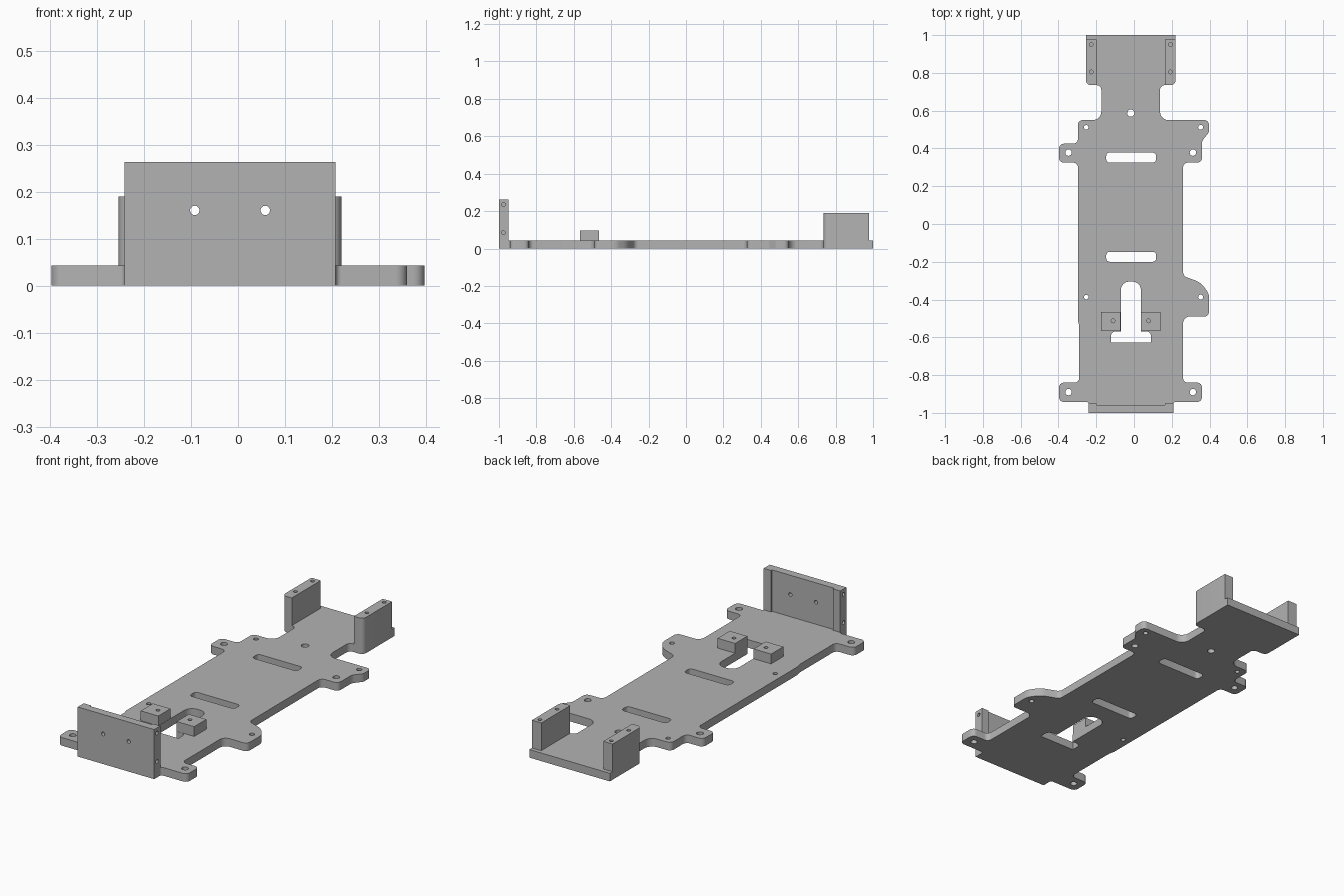
import bpy, bmesh, math
from mathutils import Vector, Matrix

cube = bpy.data.objects.get("Cube")
if cube:
    bpy.data.objects.remove(cube, do_unlink=True)

grey = bpy.data.materials.new("plain_grey")
grey.use_nodes = True
colour = (0.45, 0.45, 0.45, 1)
grey.diffuse_color = colour
grey.node_tree.nodes["Principled BSDF"].inputs["Base Color"].default_value = colour

T = 0.043   # base plate thickness
MID = -0.017  # centre line of the plate


def rounded(corners, steps=6):
    """Polygon from (x, y, radius) corners with each corner rounded off."""
    out = []
    for i, (x, y, r) in enumerate(corners):
        p = Vector((x, y))
        if r == 0:
            out.append(p)
            continue
        a = Vector(corners[i - 1][:2]) - p
        b = Vector(corners[(i + 1) % len(corners)][:2]) - p
        half = a.angle(b) / 2
        d = min(r / math.tan(half), a.length * 0.49, b.length * 0.49)
        r = d * math.tan(half)
        a.normalize()
        b.normalize()
        c = p + (a + b).normalized() * (r / math.sin(half))
        s, e = p + a * d - c, p + b * d - c
        turn = math.atan2(s.x * e.y - s.y * e.x, s.dot(e))
        for k in range(steps + 1):
            out.append(c + Matrix.Rotation(turn * k / steps, 2) @ s)
    return out


def circle(x, y, r, n=20):
    return [Vector((x + r * math.cos(k * math.tau / n), y + r * math.sin(k * math.tau / n)))
            for k in range(n)]


def box(x0, x1, y0, y1, r=0):
    return rounded([(x0, y0, r), (x1, y0, r), (x1, y1, r), (x0, y1, r)])


def slab(name, z0, z1, outline, holes=()):
    """Extrude a flat outline with through holes between two heights."""
    cu = bpy.data.curves.new(name, "CURVE")
    cu.dimensions = "2D"
    cu.fill_mode = "BOTH"
    cu.extrude = (z1 - z0) / 2
    for loop in [outline, *holes]:
        sp = cu.splines.new("POLY")
        sp.points.add(len(loop) - 1)
        sp.use_cyclic_u = True
        for pt, v in zip(sp.points, loop):
            pt.co = (v.x, v.y, 0, 1)
    ob = bpy.data.objects.new(name, cu)
    bpy.context.collection.objects.link(ob)
    select(ob)
    bpy.ops.object.convert(target="MESH")
    ob = bpy.context.object
    ob.name = name
    bm = bmesh.new()
    bm.from_mesh(ob.data)
    bmesh.ops.translate(bm, vec=(0, 0, (z0 + z1) / 2), verts=bm.verts)
    bmesh.ops.remove_doubles(bm, verts=bm.verts, dist=1e-5)
    bmesh.ops.recalc_face_normals(bm, faces=bm.faces)
    bm.to_mesh(ob.data)
    bm.free()
    ob.data.materials.clear()
    ob.data.materials.append(grey)
    return ob


def select(ob):
    bpy.ops.object.select_all(action="DESELECT")
    ob.select_set(True)
    bpy.context.view_layer.objects.active = ob


def bore(ob, at, axis, depth, r=0.01):
    """Cut a round hole centred on a point along an axis."""
    bm = bmesh.new()
    turn = Vector((0, 0, 1)).rotation_difference(Vector(axis)).to_matrix().to_4x4()
    bmesh.ops.create_cone(bm, cap_ends=True, segments=20, radius1=r, radius2=r,
                          depth=depth, matrix=Matrix.Translation(at) @ turn)
    me = bpy.data.meshes.new("drill")
    bm.to_mesh(me)
    bm.free()
    me.materials.append(grey)
    drill = bpy.data.objects.new("drill", me)
    drill.hide_render = True
    bpy.context.collection.objects.link(drill)
    mod = ob.modifiers.new("bore", "BOOLEAN")
    mod.object = drill
    mod.operation = "DIFFERENCE"
    mod.solver = "EXACT"
    select(ob)
    bpy.ops.object.modifier_apply(modifier=mod.name)
    bpy.data.objects.remove(drill, do_unlink=True)


def finish(ob):
    select(ob)
    bpy.ops.object.shade_smooth_by_angle(angle=math.radians(32))


# Base plate: right edge from the back to the front, then the other edge back
outline = rounded([
    (0.22, 1, 0), (0.22, 0.735, 0.025), (0.138, 0.735, 0.025), (0.138, 0.55, 0.045),
    (0.397, 0.55, 0.025), (0.397, 0.485, 0.03), (0.36, 0.44, 0.04), (0.36, 0.325, 0.025),
    (0.26, 0.325, 0.025), (0.26, -0.275, 0.03), (0.355, -0.31, 0.1), (0.397, -0.37, 0.06),
    (0.397, -0.49, 0.025), (0.26, -0.49, 0.035), (0.26, -0.84, 0.025), (0.36, -0.84, 0.025),
    (0.36, -0.942, 0.025), (0.208, -0.942, 0.012), (0.208, -1, 0), (-0.241, -1, 0),
    (-0.241, -0.942, 0.012), (-0.397, -0.942, 0.025), (-0.397, -0.84, 0.025),
    (-0.29, -0.84, 0.025), (-0.29, -0.54, 0), (-0.297, -0.51, 0), (-0.297, 0.325, 0.025),
    (-0.397, 0.325, 0.025), (-0.397, 0.425, 0.025), (-0.297, 0.425, 0.025),
    (-0.297, 0.55, 0.025), (-0.173, 0.55, 0.045), (-0.173, 0.735, 0.025),
    (-0.253, 0.735, 0.025), (-0.253, 1, 0)])
keyhole = rounded([
    (-0.07, -0.305, 0.045), (0.037, -0.305, 0.045), (0.037, -0.568, 0), (0.09, -0.568, 0.045),
    (0.09, -0.628, 0), (-0.122, -0.628, 0), (-0.122, -0.568, 0.045), (-0.07, -0.568, 0)])
holes = [keyhole, circle(MID, 0.587, 0.019)]
for y in (0.325, -0.2):
    holes.append(box(-0.147, 0.117, y, y + 0.053, 0.018))
for y in (0.512, -0.387):
    holes += [circle(-0.253, y, 0.012), circle(0.353, y, 0.013)]
for y in (0.378, -0.89):
    holes += [circle(x, y, 0.017) for x in (-0.347, 0.312)]
finish(slab("base_plate", 0, T, outline, holes))

# Front wall: thin panel with thicker end posts
wall = slab("front_wall", T, 0.263, rounded([
    (-0.241, -1, 0), (0.208, -1, 0), (0.208, -0.949, 0), (0.165, -0.949, 0),
    (0.165, -0.958, 0), (-0.198, -0.958, 0), (-0.198, -0.949, 0), (-0.241, -0.949, 0)]))
for x in (-0.092, 0.058):
    bore(wall, (x, -0.98, 0.16), (0, 1, 0), 0.2)
for x in (-0.241, 0.208):
    for z in (0.085, 0.235):
        bore(wall, (x, -0.976, z), (1, 0, 0), 0.12)
finish(wall)

# Paired rear walls and mounting blocks, mirrored about the centre line
for side, s in (("right", -1), ("left", 1)):
    rear = slab(side + "_rear_wall", T, 0.19, rounded([
        (MID + s * 0.237, 0.735, 0.025), (MID + s * 0.237, 0.978, 0),
        (MID + s * 0.182, 0.978, 0), (MID + s * 0.182, 0.735, 0)]))
    for y in (0.805, 0.95):
        bore(rear, (MID + s * 0.21, y, 0.19), (0, 0, 1), 0.16)
    finish(rear)

    x0, x1 = sorted((MID + s * 0.054, MID + s * 0.157))
    block = slab(side + "_mounting_block", T, 0.095, box(x0, x1, -0.567, -0.465))
    bore(block, (MID + s * 0.094, -0.513, 0.095), (0, 0, 1), 0.08)
    finish(block)
